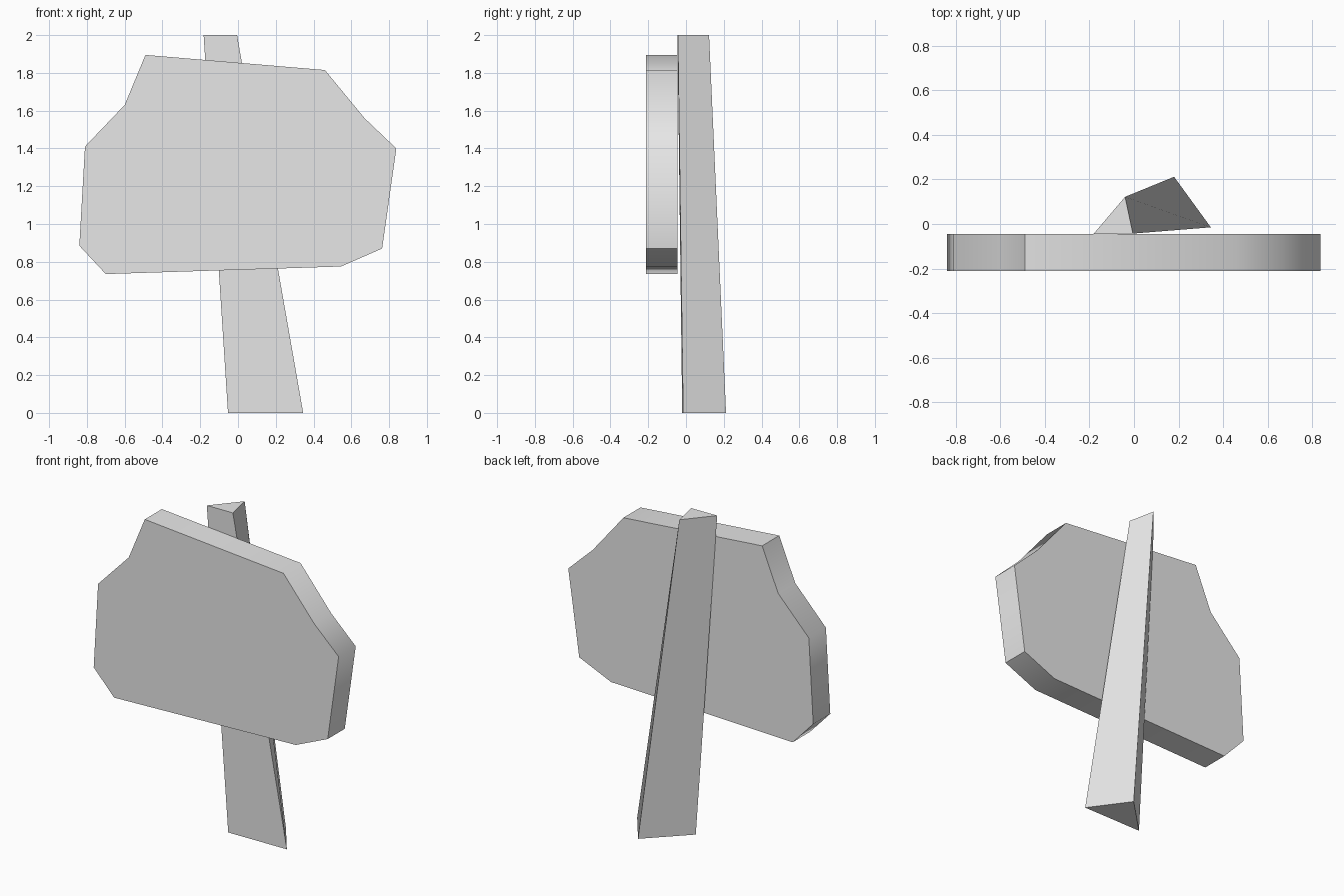
import bpy, bmesh, math

cube = bpy.data.objects.get("Cube")
if cube:
    bpy.data.objects.remove(cube, do_unlink=True)

# Single plain grey for the whole sign
grey = bpy.data.materials.new("plain_grey")
grey.use_nodes = True
colour = (0.8, 0.8, 0.8, 1)
grey.diffuse_color = colour
grey.node_tree.nodes["Principled BSDF"].inputs["Base Color"].default_value = colour


def loft(name, start, end):
    """Solid between two matching rings of points."""
    bm = bmesh.new()
    a = [bm.verts.new(p) for p in start]
    b = [bm.verts.new(p) for p in end]
    bm.faces.new(a)
    bm.faces.new(b[::-1])
    for i in range(len(a)):
        j = (i + 1) % len(a)
        bm.faces.new((a[i], b[i], b[j], a[j]))
    bmesh.ops.recalc_face_normals(bm, faces=bm.faces[:])
    mesh = bpy.data.meshes.new(name)
    bm.to_mesh(mesh)
    bm.free()
    mesh.materials.append(grey)
    obj = bpy.data.objects.new(name, mesh)
    bpy.context.collection.objects.link(obj)
    bpy.ops.object.select_all(action="DESELECT")
    obj.select_set(True)
    bpy.context.view_layer.objects.active = obj
    bpy.ops.object.shade_smooth_by_angle(angle=math.radians(57))
    return obj


# Rough-cut board, outline in x and z
outline = [(-0.49, 1.895), (0.46, 1.815), (0.67, 1.56), (0.838, 1.4),
           (0.763, 0.87), (0.545, 0.775), (-0.70, 0.735), (-0.84, 0.885),
           (-0.81, 1.41), (-0.60, 1.63)]
loft("sign_board", [(x, -0.212, z) for x, z in outline],
     [(x, -0.045, z) for x, z in outline])

# Leaning, tapered three-sided post
loft("post", [(-0.053, -0.02, 0), (0.345, -0.015, 0), (0.18, 0.212, 0)],
     [(-0.182, -0.045, 2), (-0.005, -0.043, 2), (-0.04, 0.122, 2)])
